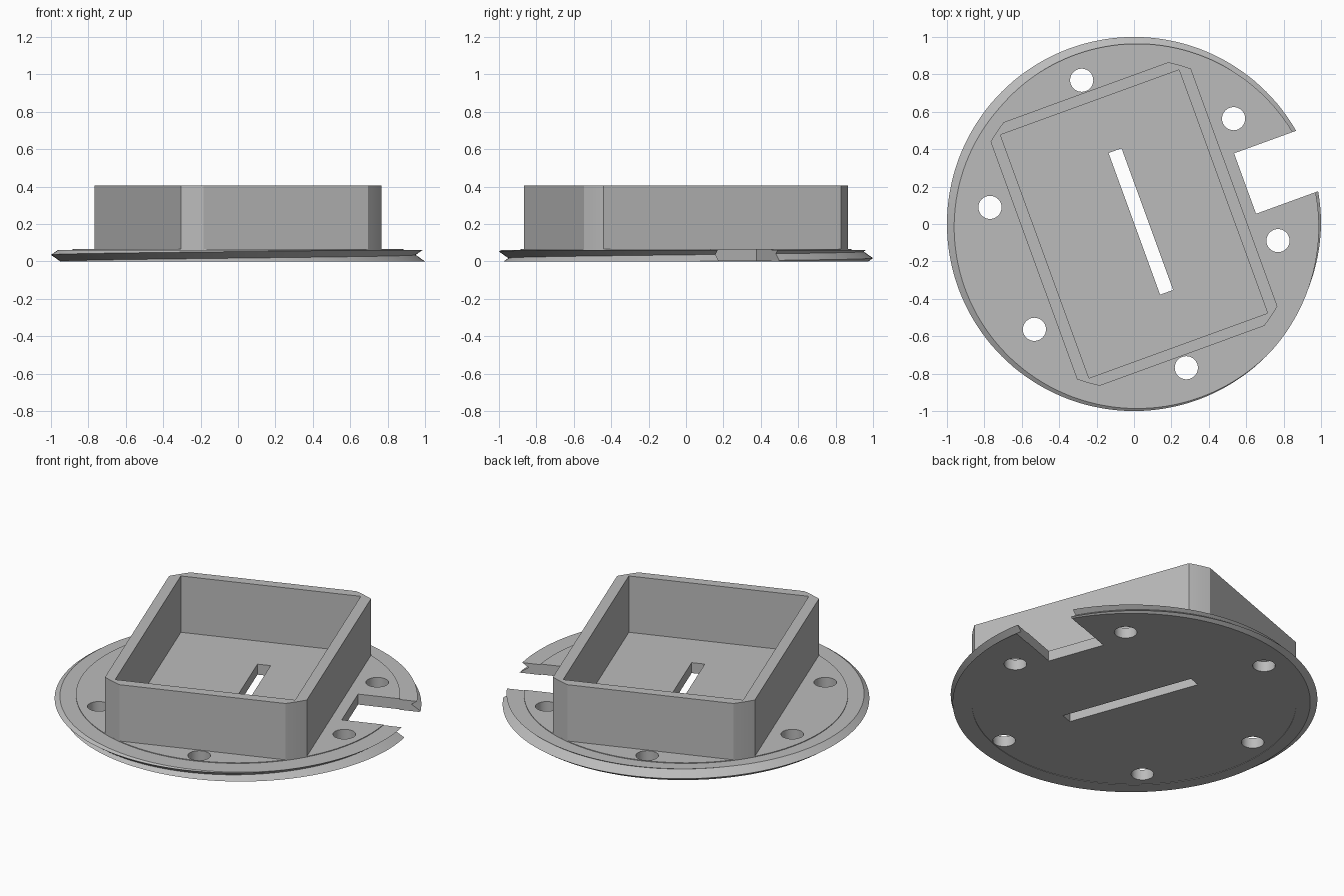
import bpy, bmesh, math
from mathutils import Matrix, Vector

old = bpy.data.objects.get("Cube")
if old:
    bpy.data.objects.remove(old, do_unlink=True)

TILT = math.radians(20)
ROT = Matrix.Rotation(TILT, 4, "Z")
CORE_R, ROOT_R, PEAK_R = 0.884, 0.95, 1.0
PITCH, RIM_TOP = 0.07, 0.062
CORE_BOTTOM, CORE_TOP, WALL_TOP = 0.003, 0.066, 0.405

grey = bpy.data.materials.new("plain grey")
grey.use_nodes = True
grey.diffuse_color = (0.5, 0.5, 0.5, 1)
grey.node_tree.nodes["Principled BSDF"].inputs["Base Color"].default_value = (0.5, 0.5, 0.5, 1)


def finish(name, bm):
    bmesh.ops.recalc_face_normals(bm, faces=bm.faces)
    mesh = bpy.data.meshes.new(name)
    bm.to_mesh(mesh)
    bm.free()
    mesh.materials.append(grey)
    obj = bpy.data.objects.new(name, mesh)
    bpy.context.collection.objects.link(obj)
    return obj


def smooth(obj):
    bpy.ops.object.select_all(action="DESELECT")
    obj.select_set(True)
    bpy.context.view_layer.objects.active = obj
    bpy.ops.object.shade_smooth_by_angle(angle=math.radians(25))


# Threaded disc: a radial section whose V thread climbs one pitch per turn
def thread_radius(z, peak):
    t = ((z - peak) / PITCH) % 1
    return ROOT_R + (PEAK_R - ROOT_R) * abs(2 * t - 1)


def section(turn):
    peak = PITCH * turn
    levels = [0, peak - PITCH / 2, peak, peak + PITCH / 2, RIM_TOP]
    levels = [min(max(z, 0), RIM_TOP) for z in levels]
    rim = [(thread_radius(z, peak), z) for z in levels]
    return ([(0, CORE_BOTTOM), (CORE_R, CORE_BOTTOM), (CORE_R, 0)] + rim
            + [(CORE_R, RIM_TOP), (CORE_R, CORE_TOP), (0, CORE_TOP)])


bm = bmesh.new()
STEPS = 144
rows = []
for i in range(STEPS + 1):
    a = math.tau * i / STEPS
    rows.append([bm.verts.new((r * math.cos(a), r * math.sin(a), z))
                 for r, z in section(i / STEPS)])
for p, q in zip(rows, rows[1:]):
    for k in range(len(p) - 1):
        bm.faces.new((p[k], q[k], q[k + 1], p[k + 1]))
bmesh.ops.remove_doubles(bm, verts=bm.verts, dist=0.00005)
base = finish("threaded_base", bm)

# Cutters: rim notch, centre slot and six screw holes
bm = bmesh.new()


def cut_box(u0, u1, v):
    m = ROT @ Matrix.Translation(((u0 + u1) / 2, 0, 0)) @ Matrix.Diagonal((u1 - u0, 2 * v, 1, 1))
    bmesh.ops.create_cube(bm, size=1, matrix=m)


cut_box(0.632, 1.3, 0.172)
cut_box(0.002, 0.076, 0.403)
for half in (0, 180):
    for angle, r in ((110, 0.818), (173.4, 0.775), (226.6, 0.775)):
        a = math.radians(angle + half)
        bmesh.ops.create_cone(bm, cap_ends=True, segments=32, radius1=0.062, radius2=0.062, depth=1,
                              matrix=Matrix.Translation((r * math.cos(a), r * math.sin(a), 0)))
cutter = finish("base_cutter", bm)
cutter.hide_render = True
cut = base.modifiers.new("openings", "BOOLEAN")
cut.object = cutter
cut.solver = "EXACT"
bpy.context.view_layer.objects.active = base
bpy.ops.object.modifier_apply(modifier=cut.name)
bpy.data.objects.remove(cutter, do_unlink=True)
smooth(base)

# Box wall: rectangle with corners trimmed by the core circle, hollow inside
HALF_U, HALF_V, IN_U, IN_V = 0.57, 0.75, 0.508, 0.692
start = math.acos(HALF_U / CORE_R)
end = math.asin(HALF_V / CORE_R)
ARC = 4
corner = [start + (end - start) * k / ARC for k in range(ARC + 1)]
angles = (corner + [math.pi - a for a in reversed(corner)]
          + [math.pi + a for a in corner] + [-a for a in reversed(corner)])
outer = [(CORE_R * math.cos(a), CORE_R * math.sin(a)) for a in angles]
inner = [(sx * IN_U, sy * IN_V) for sx, sy in ((1, 1), (-1, 1), (-1, -1), (1, -1))]

bm = bmesh.new()


def loop(points, z):
    return [bm.verts.new(ROT @ Vector((x, y, z))) for x, y in points]


def bridge(a, b):
    for i in range(len(a)):
        j = (i + 1) % len(a)
        bm.faces.new((a[i], a[j], b[j], b[i]))


FOOT = CORE_TOP - 0.004
out_low, out_high = loop(outer, FOOT), loop(outer, WALL_TOP)
in_low, in_high = loop(inner, FOOT), loop(inner, WALL_TOP)
bridge(out_low, out_high)
bridge(in_low, in_high)
n = ARC + 1
for o, c in ((out_low, in_low), (out_high, in_high)):
    for s in range(4):
        t = (s + 1) % 4
        bm.faces.new(o[s * n:(s + 1) * n] + [c[s]])
        bm.faces.new((o[s * n + ARC], o[t * n], c[t], c[s]))
wall = finish("box_wall", bm)
smooth(wall)
